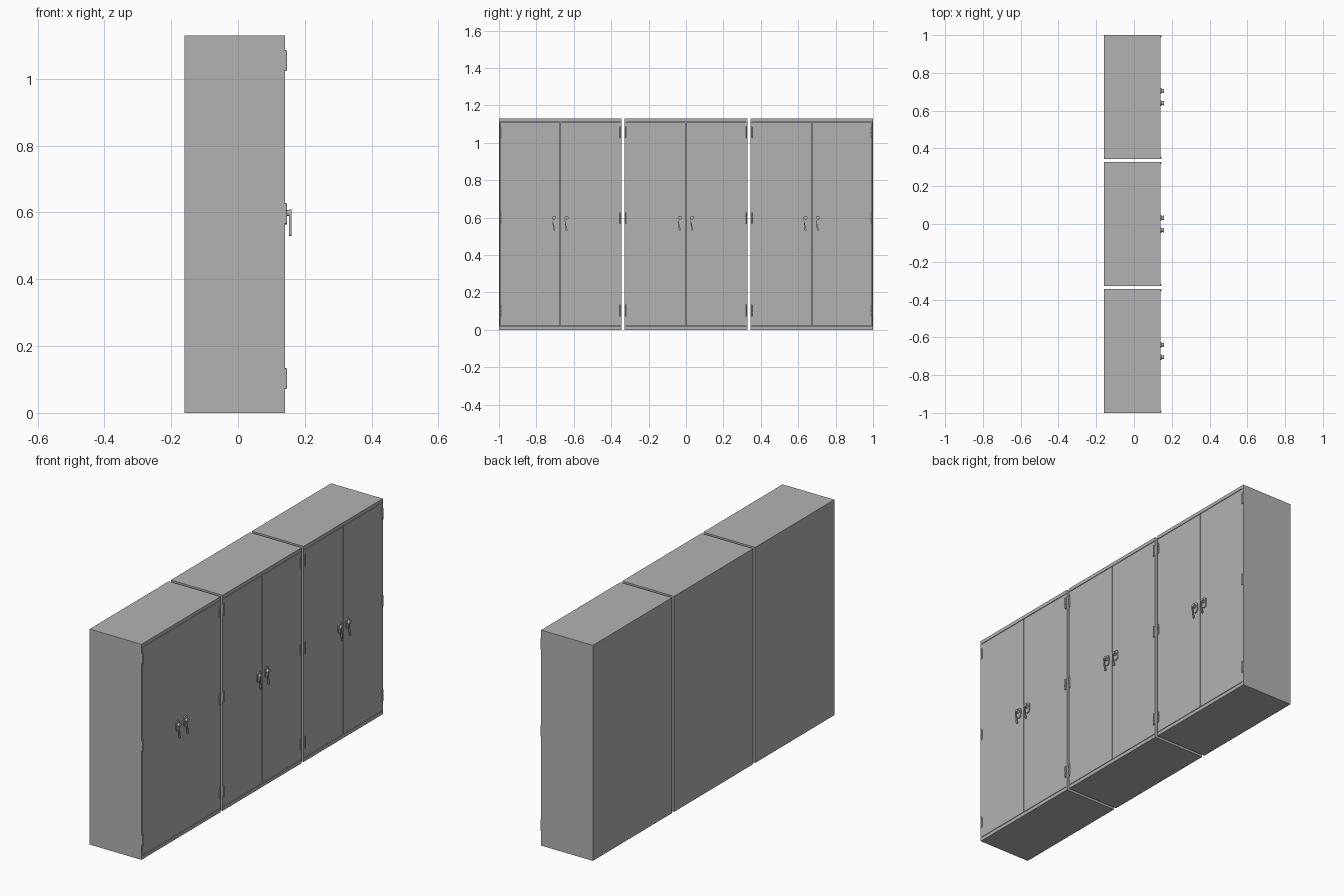
import bpy, bmesh, math
from mathutils import Matrix, Vector

cube = bpy.data.objects.get("Cube")
if cube:
    bpy.data.objects.remove(cube, do_unlink=True)

gray = bpy.data.materials.new("cabinet gray")
gray.use_nodes = True
color = (0.45, 0.45, 0.45, 1)
gray.diffuse_color = color
gray.node_tree.nodes["Principled BSDF"].inputs["Base Color"].default_value = color

BACK, FRONT, HEIGHT = -0.16, 0.14, 1.13
HALF = 0.328          # half width of one cabinet
SIDE, RAIL = 0.006, 0.018   # frame thickness at the sides and at top and bottom
GAP = 0.003


def finish(name, bm, smooth=False):
    bmesh.ops.recalc_face_normals(bm, faces=bm.faces)
    mesh = bpy.data.meshes.new(name)
    bm.to_mesh(mesh)
    bm.free()
    mesh.materials.append(gray)
    obj = bpy.data.objects.new(name, mesh)
    bpy.context.collection.objects.link(obj)
    if smooth:
        bpy.ops.object.select_all(action='DESELECT')
        obj.select_set(True)
        bpy.context.view_layer.objects.active = obj
        bpy.ops.object.shade_smooth_by_angle(angle=math.radians(35))
    return obj


def add_box(bm, low, high):
    low, high = Vector(low), Vector(high)
    matrix = Matrix.Translation((low + high) / 2) @ Matrix.Diagonal((*(high - low), 1))
    bmesh.ops.create_cube(bm, size=1, matrix=matrix)


def add_cylinder(bm, center, radius, depth, along_x=False, sides=16):
    turn = Matrix.Rotation(math.pi / 2, 4, 'Y') if along_x else Matrix()
    bmesh.ops.create_cone(bm, cap_ends=True, segments=sides, radius1=radius, radius2=radius,
                          depth=depth, matrix=Matrix.Translation(center) @ turn)


def add_outline(bm, outline, x0, x1):
    """Extrude a (y, z) outline from x0 to x1."""
    face = bm.faces.new([bm.verts.new((x0, y, z)) for y, z in outline])
    moved = bmesh.ops.extrude_face_region(bm, geom=[face])["geom"]
    bmesh.ops.translate(bm, vec=(x1 - x0, 0, 0),
                        verts=[v for v in moved if isinstance(v, bmesh.types.BMVert)])


def build_carcass(cy):
    bm = bmesh.new()
    top, left, right = HEIGHT, cy - HALF, cy + HALF
    add_box(bm, (BACK, left, 0), (BACK + SIDE, right, top))
    add_box(bm, (BACK, left, 0), (FRONT, left + SIDE, top))
    add_box(bm, (BACK, right - SIDE, 0), (FRONT, right, top))
    add_box(bm, (BACK, left, 0), (FRONT, right, RAIL))
    add_box(bm, (BACK, left, top - RAIL), (FRONT, right, top))
    finish("carcass", bm)


def build_door(cy, side):
    bm = bmesh.new()
    ys = sorted((cy + side * GAP / 2, cy + side * (HALF - SIDE - GAP / 3)))
    add_box(bm, (FRONT - 0.012, ys[0], RAIL + GAP), (FRONT, ys[1], HEIGHT - RAIL - GAP))
    finish("door", bm)


def build_hinge(cy, side, z):
    bm = bmesh.new()
    y = cy + side * (HALF - 0.007)
    # leaf plate and the three barrel knuckles
    add_box(bm, (FRONT - 0.001, y - 0.006, z - 0.026), (FRONT + 0.002, y + 0.006, z + 0.026))
    for step in (-1, 0, 1):
        add_cylinder(bm, (FRONT + 0.003, y, z + step * 0.02), 0.004, 0.018, sides=12)
    add_cylinder(bm, (FRONT + 0.003, y, z), 0.0025, 0.062, sides=12)
    finish("hinge", bm, True)


def build_handle(cy, side):
    y, z = cy + side * 0.033, 0.592
    bm = bmesh.new()
    # rounded mounting plate
    ring = [(math.cos(a), math.sin(a)) for a in (math.tau * i / 24 for i in range(24))]
    plate = [(y + c * 0.014, z + s * 0.014 + math.copysign(0.014, s)) for c, s in ring]
    add_outline(bm, plate, FRONT - 0.001, FRONT + 0.006)
    # spindle and tapering lever that hangs down
    add_cylinder(bm, (FRONT + 0.009, y, z + 0.006), 0.009, 0.018, True)
    hub = [(y + c * 0.011, z + 0.006 + s * 0.011) for c, s in ring if s >= -0.3]
    tip = [(y + c * 0.005, 0.534 + s * 0.005) for c, s in ring if s <= 0.01]
    hub.sort(key=lambda p: math.atan2(p[1] - z - 0.006, p[0] - y))
    tip.sort(key=lambda p: p[0])
    add_outline(bm, hub + tip, FRONT + 0.013, FRONT + 0.02)
    finish("lever_handle", bm, True)


# Three double-door cabinets in a row
for cy in (-1 + HALF, 0, 1 - HALF):
    build_carcass(cy)
    for side in (-1, 1):
        build_door(cy, side)
        build_handle(cy, side)
        for z in (0.103, 0.597, 1.055):
            build_hinge(cy, side, z)
